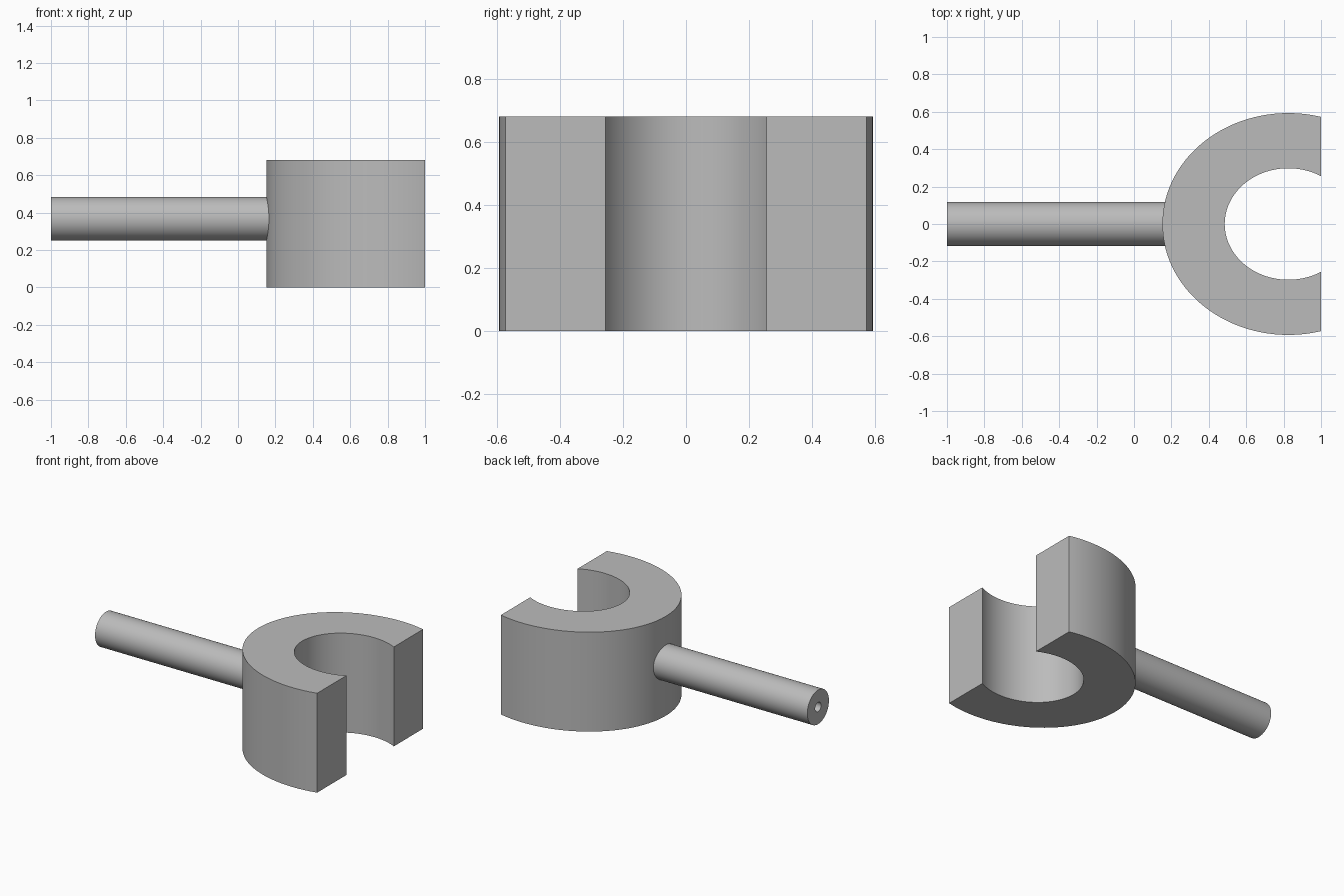
import bpy
import bmesh
from math import sin, cos, acos, pi

cube = bpy.data.objects.get("Cube")
if cube:
    bpy.data.objects.remove(cube, do_unlink=True)

# Single plain grey material
grey = bpy.data.materials.new("plain grey")
grey.use_nodes = True
grey.diffuse_color = (0.5, 0.5, 0.5, 1)
grey.node_tree.nodes["Principled BSDF"].inputs["Base Color"].default_value = grey.diffuse_color


def finish(bm, name):
    bmesh.ops.recalc_face_normals(bm, faces=bm.faces)
    mesh = bpy.data.meshes.new(name)
    bm.to_mesh(mesh)
    bm.free()
    obj = bpy.data.objects.new(name, mesh)
    bpy.context.collection.objects.link(obj)
    mesh.materials.append(grey)
    bpy.ops.object.select_all(action="DESELECT")
    obj.select_set(True)
    bpy.context.view_layer.objects.active = obj
    bpy.ops.object.shade_smooth_by_angle(angle=pi / 6)
    return obj


# Open elliptical collar, cut flat at its +x side
CENTRE, CUT, HEIGHT, STEPS = 0.825, 1.0, 0.68, 96


def arc(bm, rx, ry):
    start = acos((CUT - CENTRE) / rx)
    angles = [start + (2 * pi - 2 * start) * i / STEPS for i in range(STEPS + 1)]
    return [bm.verts.new((CENTRE + rx * cos(a), ry * sin(a), 0)) for a in angles]


bm = bmesh.new()
outer = arc(bm, 0.673, 0.593)
inner = arc(bm, 0.34, 0.298)
for i in range(STEPS):
    bm.faces.new((outer[i], outer[i + 1], inner[i + 1], inner[i]))
ext = bmesh.ops.extrude_face_region(bm, geom=bm.faces[:], use_keep_orig=True)
top = [v for v in ext["geom"] if isinstance(v, bmesh.types.BMVert)]
bmesh.ops.translate(bm, verts=top, vec=(0, 0, HEIGHT))
finish(bm, "open_collar")

# Round handle with a narrow bore in its free end
bm = bmesh.new()
SIDES = 48
rings = []
for x, radius in ((0.2, 0.117), (-1.0, 0.117), (-1.0, 0.032), (0.15, 0.032)):
    rings.append([bm.verts.new((x, radius * cos(2 * pi * i / SIDES),
                                0.367 + radius * sin(2 * pi * i / SIDES)))
                  for i in range(SIDES)])
for a, b in zip(rings, rings[1:]):
    for i in range(SIDES):
        j = (i + 1) % SIDES
        bm.faces.new((a[i], a[j], b[j], b[i]))
bm.faces.new(rings[0])
bm.faces.new(rings[-1])
finish(bm, "bored_handle")
